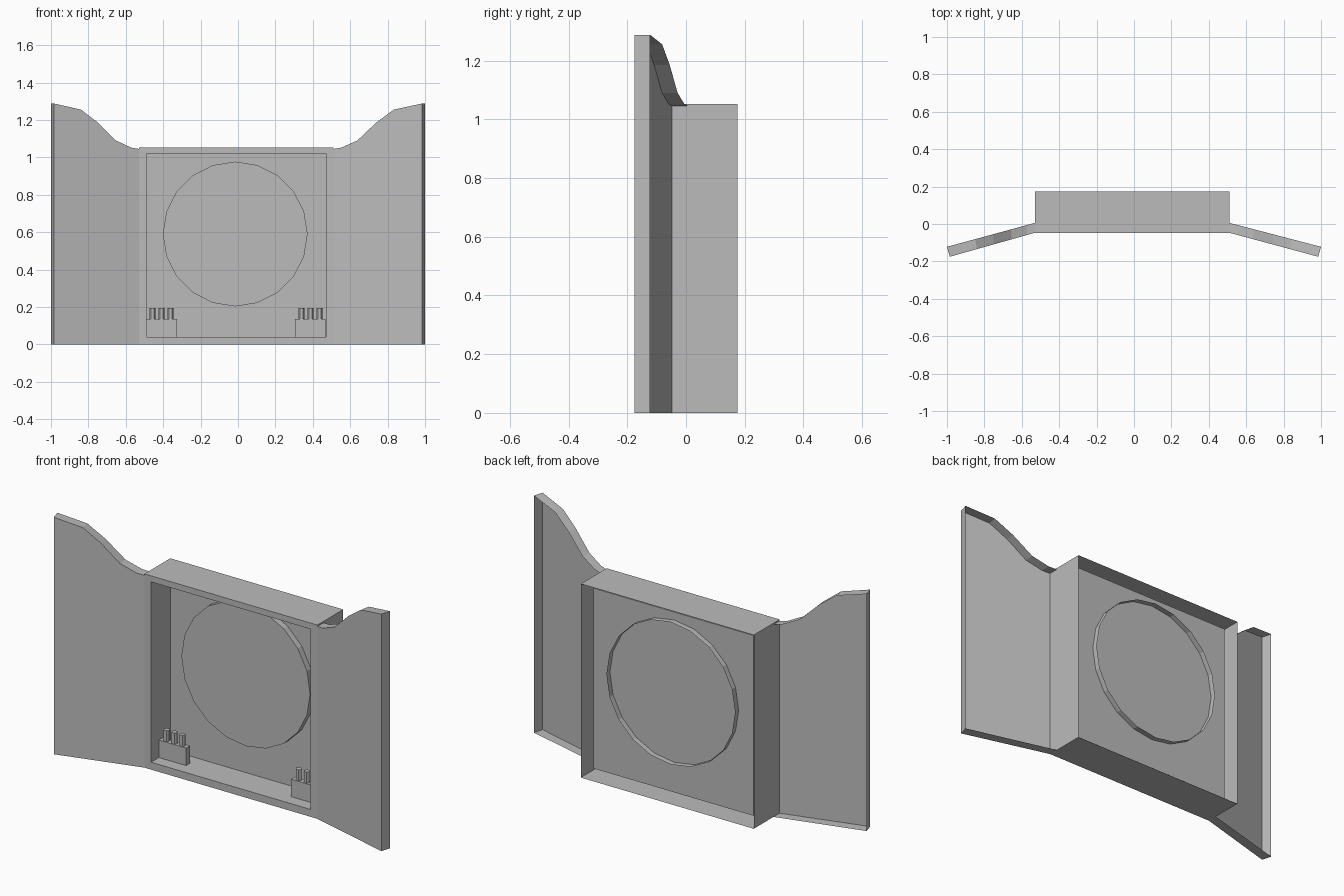
import bpy
from math import cos, sin, pi

if "Cube" in bpy.data.objects:
    bpy.data.objects.remove(bpy.data.objects["Cube"])

grey = bpy.data.materials.new("plain_grey")
grey.diffuse_color = (0.5, 0.5, 0.5, 1)
grey.use_nodes = True
grey.node_tree.nodes["Principled BSDF"].inputs["Base Color"].default_value = grey.diffuse_color


def mesh(name, verts, faces):
    me = bpy.data.meshes.new(name)
    me.from_pydata(verts, [], faces)
    me.materials.append(grey)
    ob = bpy.data.objects.new(name, me)
    bpy.context.collection.objects.link(ob)
    return ob


def loft(name, loops, start_cap=False):
    """Join equal-length loops in order and cap the last one."""
    n = len(loops[0])
    verts = [p for loop in loops for p in loop]
    faces = [(k * n + i, k * n + (i + 1) % n, (k + 1) * n + (i + 1) % n, (k + 1) * n + i)
             for k in range(len(loops) - 1) for i in range(n)]
    faces.append(tuple(range((len(loops) - 1) * n, len(loops) * n)))
    if start_cap:
        faces.append(tuple(reversed(range(n))))
    return mesh(name, verts, faces)


def rect(x0, x1, z0, z1, y):
    return [(x0, y, z0), (x1, y, z0), (x1, y, z1), (x0, y, z1)]


def ring(cx, cz, r, n, y):
    return [(cx + r * cos(2 * pi * i / n), y, cz + r * sin(2 * pi * i / n)) for i in range(n)]


# Central case: thin shell open at the back, front frame and deep recess
FRONT, BACK, PANEL = -0.047, 0.175, 0.122
outer = (-0.53, 0.51, 0.0, 1.053)
inner = (-0.49, 0.47, 0.04, 1.02)
loft("central_case", [rect(*outer, BACK), rect(*outer, FRONT),
                      rect(*inner, FRONT), rect(*inner, PANEL)])

# Round drum passing through the recess panel, open at the back
loft("round_drum", [ring(-0.015, 0.59, 0.387, 20, 0.152), ring(-0.015, 0.59, 0.387, 20, 0.088)])

# Terminal blocks with three pegs each
for side, x0 in (("left", -0.49), ("right", 0.305)):
    x1 = x0 + 0.163
    loft(side + "_terminal_block", [rect(x0, x1, 0.04, 0.135, 0.055),
                                    rect(x0, x1, 0.04, 0.135, 0.02)], True)
    for k in range(3):
        cx = x0 + 0.034 + 0.048 * k
        loops = [[(cx + 0.016 * cos(pi * i / 3), 0.038 + 0.016 * sin(pi * i / 3), z)
                  for i in range(6)] for z in (0.135, 0.195)]
        loft(f"{side}_peg_{k + 1}", loops)

# Angled wings: front sheet with rim, open at the back, curved top
TOP = [(1, 1.288), (0.68, 1.255), (0.48, 1.185), (0.27, 1.09), (0.09, 1.052), (0, 1.045)]


def wing_point(s, hinge, t, z, depth):
    tip = 0.985 * s
    x = hinge + (tip - hinge) * t + 0.015 * s * t * depth
    return (x, FRONT + (-0.175 - FRONT) * t + 0.053 * depth, z)


for side, s, hinge in (("left", -1, -0.53), ("right", 1, 0.51)):
    outline = [(0, 0), (1, 0)] + TOP
    n = len(outline)
    verts = [wing_point(s, hinge, t, z, d) for d in (1, 0) for t, z in outline]
    faces = [(i, i + 1, n + i + 1, n + i) for i in range(n - 1)]
    faces.append(tuple(range(n, 2 * n)))
    if s < 0:
        faces = [f[::-1] for f in faces]
    mesh(side + "_wing", verts, faces)

# Flat plate on the left wing
corners = [(0.824, 0.25), (0.11, 0.25), (0.11, 0.785), (0.824, 0.785)]
mesh("wing_plate", [wing_point(-1, -0.53, t, z, -0.04) for t, z in corners], [(0, 1, 2, 3)])
